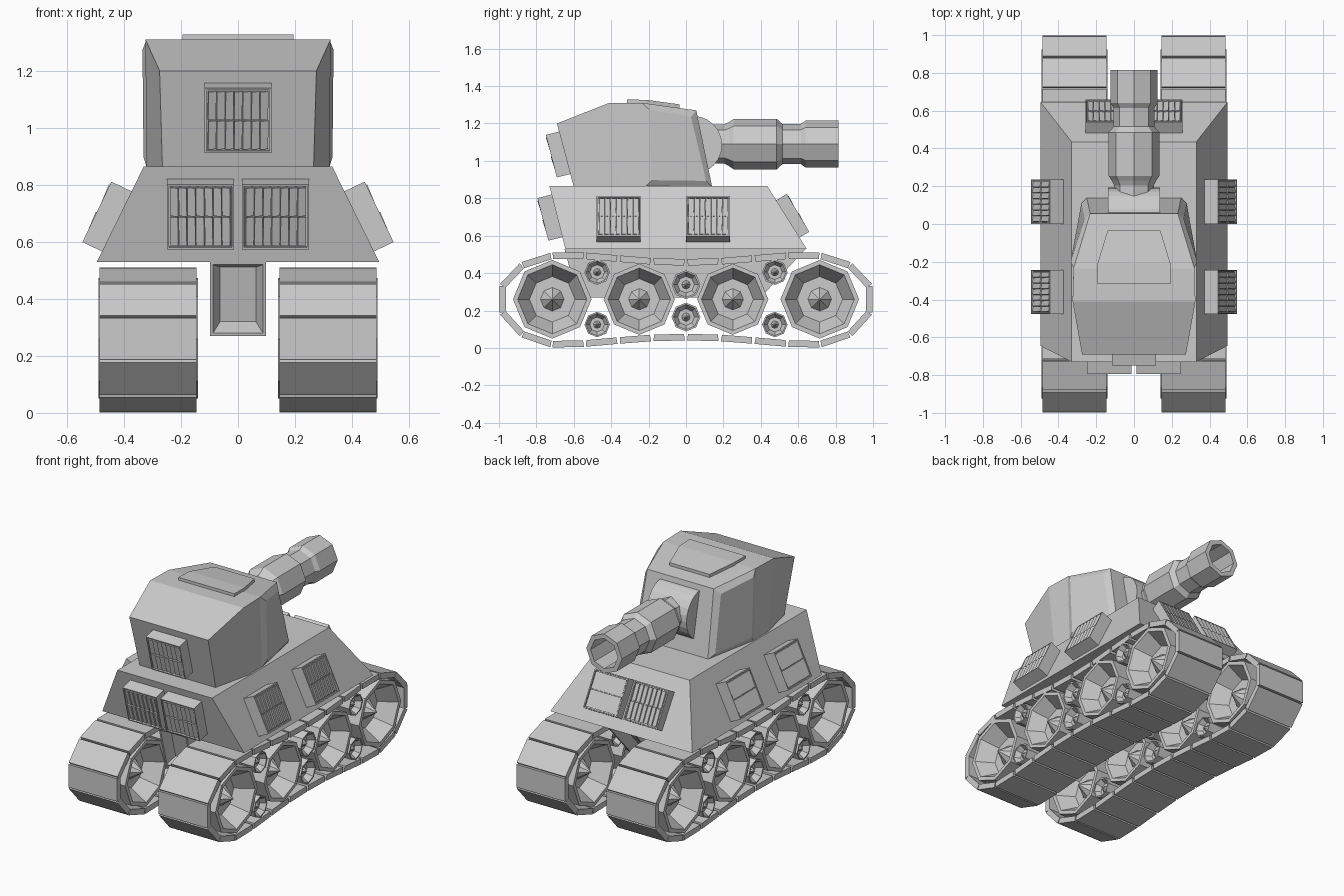
import bpy, bmesh
from math import sin, cos, pi
from mathutils import Vector, Matrix

if "Cube" in bpy.data.objects:
    bpy.data.objects.remove(bpy.data.objects["Cube"])


def finish(name, bm, mirror=False):
    bmesh.ops.remove_doubles(bm, verts=bm.verts[:], dist=1e-5)
    bmesh.ops.recalc_face_normals(bm, faces=bm.faces[:])
    me = bpy.data.meshes.new(name)
    bm.to_mesh(me)
    bm.free()
    ob = bpy.data.objects.new(name, me)
    bpy.context.collection.objects.link(ob)
    if mirror:
        ob.modifiers.new("mirror", 'MIRROR')
    return ob


def loft(bm, rings):
    """Skin a sequence of equal-length rings and cap both ends."""
    vs = [[bm.verts.new(p) for p in r] for r in rings]
    n = len(rings[0])
    sides = []
    for a, b in zip(vs, vs[1:]):
        for i in range(n):
            j = (i + 1) % n
            sides.append(bm.faces.new((a[i], a[j], b[j], b[i])))
    caps = [bm.faces.new(vs[0]), bm.faces.new(vs[-1])]
    return sides, caps


def lathe(bm, profile, n, place):
    """Revolve (radius, offset) pairs; place maps (u, v, offset) to a point."""
    loft(bm, [[place(r * sin(2 * pi * i / n), r * cos(2 * pi * i / n), t)
               for i in range(n)] for r, t in profile])


def rect(hx, y0, y1, z):
    return [(-hx, y0, z), (hx, y0, z), (hx, y1, z), (-hx, y1, z)]


# Hull: tapered box leaning towards the front
bm = bmesh.new()
loft(bm, [rect(0.495, -0.645, 0.645, 0.53), rect(0.33, -0.73, 0.435, 0.865)])
finish("hull", bm)

# Belly keel between the tracks, recessed at its ends
bm = bmesh.new()
loft(bm, [rect(0.098, -0.58, 0.40, 0.27), rect(0.098, -0.65, 0.64, 0.53)])
bm.normal_update()
bmesh.ops.recalc_face_normals(bm, faces=bm.faces[:])
ends = [f for f in bm.faces if abs(f.normal.y) > 0.5]
bmesh.ops.inset_individual(bm, faces=ends, thickness=0.015)
bmesh.ops.inset_individual(bm, faces=ends, thickness=0.035, depth=-0.06)
finish("belly", bm)

# Turret: stations of (bottom y, bottom half width, top y, top half width, top z)
bm = bmesh.new()
stations = [(-0.60, 0.265, -0.69, 0.275, 1.20), (-0.36, 0.32, -0.41, 0.325, 1.31),
            (-0.22, 0.32, -0.235, 0.32, 1.31), (0.14, 0.25, 0.055, 0.232, 1.27)]
sides, caps = loft(bm, [[(-wb, yb, 0.86), (wb, yb, 0.86), (wt, yt, zt), (-wt, yt, zt)]
                        for yb, wb, yt, wt, zt in stations])
bmesh.ops.recalc_face_normals(bm, faces=bm.faces[:])
cheeks = [sides[9], sides[11]]
bmesh.ops.inset_individual(bm, faces=cheeks, thickness=0.05, depth=0.022)
finish("turret", bm)

# Roof hatch plate
bm = bmesh.new()
loft(bm, [[(-w, y, z - 0.04), (w, y, z - 0.04), (w, y, z), (-w, y, z)]
          for y, w, z in [(-0.315, 0.195, 1.328), (-0.21, 0.193, 1.326), (-0.035, 0.14, 1.302)]])
finish("roof_hatch", bm)

# Gun mantlet: cylinder lying across the turret front
bm = bmesh.new()
lathe(bm, [(0.155, -0.138), (0.155, 0.138)], 24, lambda u, v, t: (t, 0.038 + u, 1.085 + v))
finish("mantlet", bm)

# Gun barrel with sleeve and hollow muzzle
bm = bmesh.new()
lathe(bm, [(0.105, 0.10), (0.105, 0.205), (0.118, 0.23), (0.135, 0.255), (0.135, 0.485),
           (0.108, 0.515), (0.108, 0.615), (0.125, 0.64), (0.125, 0.815),
           (0.095, 0.815), (0.095, 0.45)], 8, lambda u, v, t: (u, t, 1.09 + v))
finish("barrel", bm)


# Vents: tilted boxes with a recessed face and louvred slats
def vent(name, centre, normal, mirror=True, w=0.235, h=0.235, d=0.08):
    n = Vector(normal).normalized()
    x = Vector((0, 0, 1)).cross(n).normalized()
    y = n.cross(x)
    m = Matrix((x, y, n)).transposed().to_4x4()
    m.translation = centre
    bm = bmesh.new()
    _, caps = loft(bm, [rect(w / 2, -h / 2, h / 2, -d), rect(w / 2, -h / 2, h / 2, 0)])
    bmesh.ops.recalc_face_normals(bm, faces=bm.faces[:])
    bmesh.ops.inset_individual(bm, faces=[caps[1]], thickness=0.01, depth=0)
    bmesh.ops.inset_individual(bm, faces=[caps[1]], thickness=0.001, depth=-0.014)
    cols, pw, ph = 7, (w - 0.022) / 7, (h - 0.022) / 2
    for i in range(cols):
        for j in (-0.5, 0.5):
            pos = Matrix.Translation(((i - (cols - 1) / 2) * pw, j * ph, -0.007))
            tilt = Matrix.Rotation(0.22, 4, 'Y') @ Matrix.Rotation(0.05, 4, 'X')
            size = Matrix.Diagonal((pw * 0.93, ph * 0.97, 0.010, 1))
            bmesh.ops.create_cube(bm, size=1, matrix=pos @ tilt @ size)
    bm.transform(m)
    finish(name, bm, mirror)


vent("turret_rear_vent", (0, -0.72, 1.025), (0, -0.97, -0.25), mirror=False)
vent("hull_rear_vent", (0.132, -0.765, 0.687), (0, -0.97, -0.25))
vent("hull_front_vent", (0.14, 0.599, 0.722), (0, 0.86, 0.51))
for label, yc in (("a", -0.36), ("b", 0.118)):
    vent("side_vent_" + label, (0.495, yc, 0.705), (0.902, 0, 0.431))

# Track links: separate plates following a sagging loop (outer surface points)
half = [(0, 0.475), (0.18, 0.48), (0.36, 0.495), (0.54, 0.51), (0.72, 0.51), (0.885, 0.457),
        (0.998, 0.338), (0.998, 0.182), (0.885, 0.058), (0.72, 0.002), (0.54, 0.006),
        (0.36, 0.022), (0.18, 0.036), (0, 0.04)]
loop = half + [(-y, z) for y, z in half[-2:0:-1]]
bm = bmesh.new()
for i, p in enumerate(loop):
    p, q = Vector(p), Vector(loop[(i + 1) % len(loop)])
    t = (q - p).normalized()
    inward = Vector((t.y, -t.x)) * 0.035
    a, b = p + t * 0.006, q - t * 0.006
    quad = [a, b, b + inward - t * 0.004, a + inward + t * 0.004]
    loft(bm, [[(x, c.x, c.y) for c in quad] for x in (0.145, 0.485)])
finish("track_links", bm, mirror=True)

# Wheels: octagonal drums dished on both sides with pointed hubs
wheels = [(s * y, 0.26, r) for s in (-1, 1) for y, r in ((0.715, 0.21), (0.25, 0.19))]
wheels += [(s * 0.475, z, 0.068) for s in (-1, 1) for z in (0.405, 0.125)]
wheels += [(0, z, 0.077) for z in (0.338, 0.165)]
bm = bmesh.new()
for y, z, r in wheels:
    half_w, deep = 0.175, 0.5 * r
    side = [(0.0015, half_w - 0.1 * r), (0.3 * r, half_w - deep), (0.58 * r, half_w - deep),
            (0.88 * r, half_w), (r, half_w)]
    lathe(bm, [(a, -t) for a, t in side] + side[::-1], 8,
          lambda u, v, t: (0.315 + t, y + u, z + v))
finish("wheels", bm, mirror=True)
